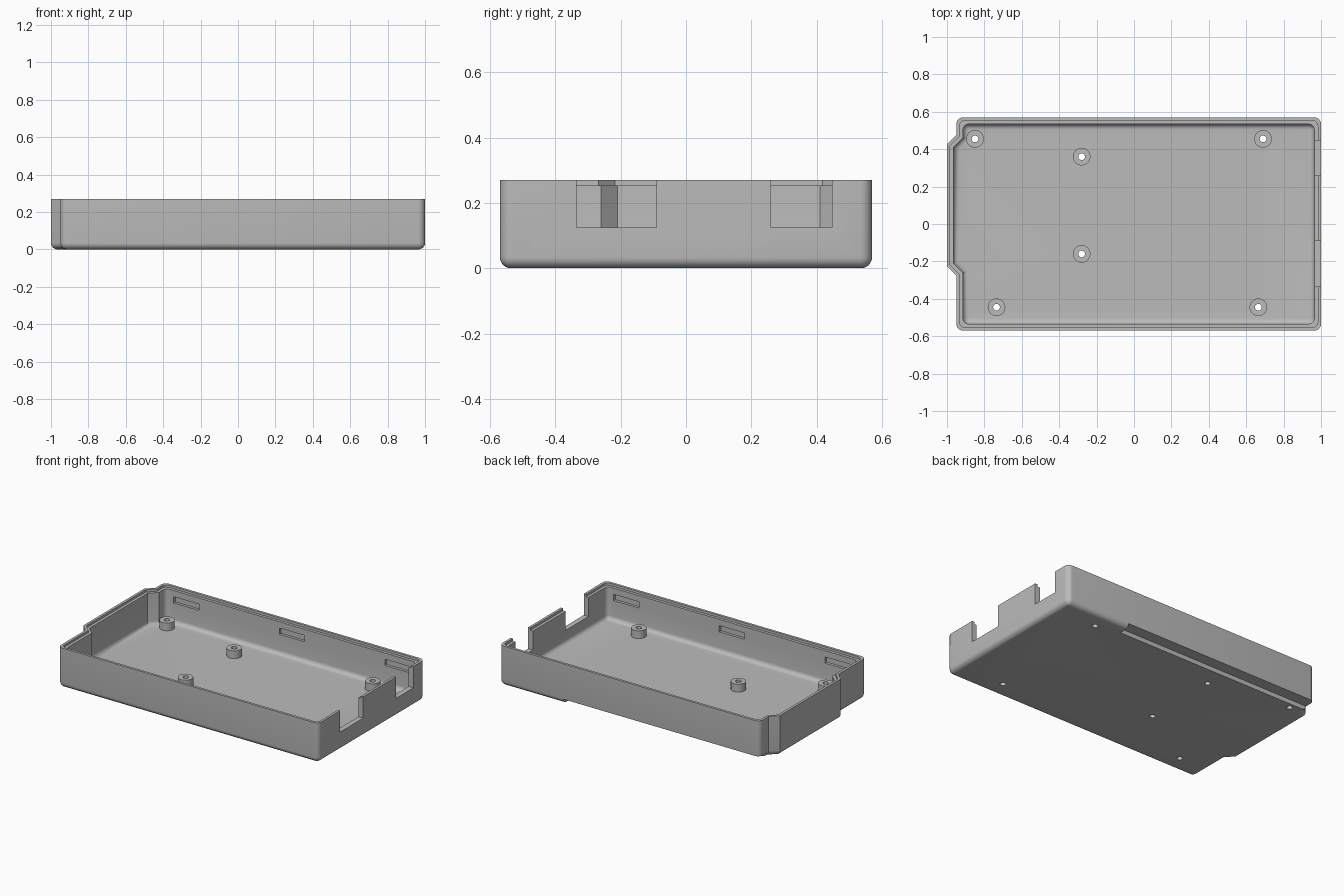
import bpy, bmesh, math
from mathutils import Vector, Matrix

if "Cube" in bpy.data.objects:
    bpy.data.objects.remove(bpy.data.objects["Cube"])

grey = bpy.data.materials.new("grey plastic")
grey.diffuse_color = (0.5, 0.5, 0.5, 1)
grey.use_nodes = True
grey.node_tree.nodes["Principled BSDF"].inputs["Base Color"].default_value = grey.diffuse_color

# Case footprint, counter-clockwise, with the shallow bulge on the left end
BASE = [(-0.95, -0.57), (1, -0.57), (1, 0.57), (-0.95, 0.57),
        (-0.95, 0.475), (-1, 0.425), (-1, -0.225), (-0.95, -0.275)]
HEIGHT, WALL, LIP, FLOOR, FILLET = 0.27, 0.036, 0.017, 0.035, 0.034


def outline(inset, radius, z):
    """Footprint moved inwards, with its four main corners rounded."""
    pts = [Vector(p) for p in BASE]
    loop = []
    for i, p in enumerate(pts):
        d0 = (p - pts[i - 1]).normalized()
        d1 = (pts[(i + 1) % len(pts)] - p).normalized()
        n0, n1 = Vector((-d0.y, d0.x)), Vector((-d1.y, d1.x))
        q = p + (n0 + n1) * (inset / (1 + n0.dot(n1)))
        if i < 4:
            c = q + (n0 + n1) * radius
            for k in range(7):
                a = math.pi / 2 * k / 6
                loop.append(c - (n0 * math.cos(a) + n1 * math.sin(a)) * radius)
        else:
            loop.append(q)
    return [(v.x, v.y, z) for v in loop]


def make_object(name, bm):
    bmesh.ops.recalc_face_normals(bm, faces=bm.faces)
    me = bpy.data.meshes.new(name)
    bm.to_mesh(me)
    bm.free()
    ob = bpy.data.objects.new(name, me)
    me.materials.append(grey)
    bpy.context.collection.objects.link(ob)
    return ob


def smooth(ob):
    bpy.ops.object.select_all(action='DESELECT')
    ob.select_set(True)
    bpy.context.view_layer.objects.active = ob
    bpy.ops.object.shade_smooth_by_angle(angle=math.radians(30))


# Tray shell: bottom fillet, outer wall, stepped rim, inner wall, inner fillet
loops = []
for k in range(7):
    a = math.pi / 2 * k / 6
    inset = FILLET * (1 - math.sin(a))
    loops.append(outline(inset, max(0.036 - inset, 0.002), FILLET * (1 - math.cos(a))))
loops.append(outline(0, 0.036, HEIGHT))
loops.append(outline(LIP, 0.03, HEIGHT))
loops.append(outline(LIP, 0.03, HEIGHT - 0.016))
loops.append(outline(WALL, 0.03, HEIGHT - 0.016))
for k in range(7):
    a = math.pi / 2 * k / 6
    inset = 0.028 * (1 - math.cos(a))
    loops.append(outline(WALL + inset, 0.03 - inset, FLOOR + 0.028 * (1 - math.sin(a))))
bm = bmesh.new()
rings = [[bm.verts.new(p) for p in loop] for loop in loops]
for r0, r1 in zip(rings, rings[1:]):
    for i in range(len(r0)):
        j = (i + 1) % len(r0)
        bm.faces.new((r0[i], r0[j], r1[j], r1[i]))
bm.faces.new(rings[0][::-1])
bm.faces.new(rings[-1])
tray = make_object("tray", bm)

# Cutters: connector notches, clip slots, rear underside groove, screw holes
POSTS = [(-0.85, 0.455), (0.69, 0.455), (-0.28, 0.36),
         (-0.28, -0.16), (-0.735, -0.445), (0.665, -0.445)]
cut = bmesh.new()


def box(x0, x1, y0, y1, z0, z1):
    m = Matrix.Translation(((x0 + x1) / 2, (y0 + y1) / 2, (z0 + z1) / 2))
    bmesh.ops.create_cube(cut, size=1, matrix=m @ Matrix.Diagonal((x1 - x0, y1 - y0, z1 - z0, 1)))


for y0, y1 in ((-0.335, -0.09), (0.26, 0.447)):
    box(0.93, 1.1, y0, y1, 0.125, 0.4)
for x in (-0.76, 0.03, 0.82):
    box(x - 0.095, x + 0.095, 0.51, 0.552, 0.17, 0.212)
    box(x - 0.095, x + 0.095, -0.552, -0.51, 0.17, 0.212)
box(-1.1, 0.52, 0.492, 0.7, -0.1, 0.03)
for x, y in POSTS:
    bmesh.ops.create_cone(cut, cap_ends=True, segments=32, radius1=0.018, radius2=0.018,
                          depth=0.2, matrix=Matrix.Translation((x, y, 0)))
cutter = make_object("cutter", cut)
cutter.hide_render = True
mod = tray.modifiers.new("cuts", 'BOOLEAN')
mod.operation, mod.solver, mod.object = 'DIFFERENCE', 'EXACT', cutter
bpy.context.view_layer.objects.active = tray
bpy.ops.object.modifier_apply(modifier=mod.name)
bpy.data.objects.remove(cutter)
smooth(tray)

# Hollow screw posts standing on the floor
for n, (x, y) in enumerate(POSTS):
    bm = bmesh.new()
    rings = []
    for r, z in ((0.047, FLOOR), (0.047, 0.088), (0.018, 0.088), (0.018, FLOOR)):
        rings.append([bm.verts.new((x + r * math.cos(math.tau * k / 32),
                                    y + r * math.sin(math.tau * k / 32), z)) for k in range(32)])
    for r0, r1 in zip(rings, rings[1:]):
        for i in range(32):
            j = (i + 1) % 32
            bm.faces.new((r0[i], r0[j], r1[j], r1[i]))
    smooth(make_object(f"screw_post_{n + 1}", bm))
